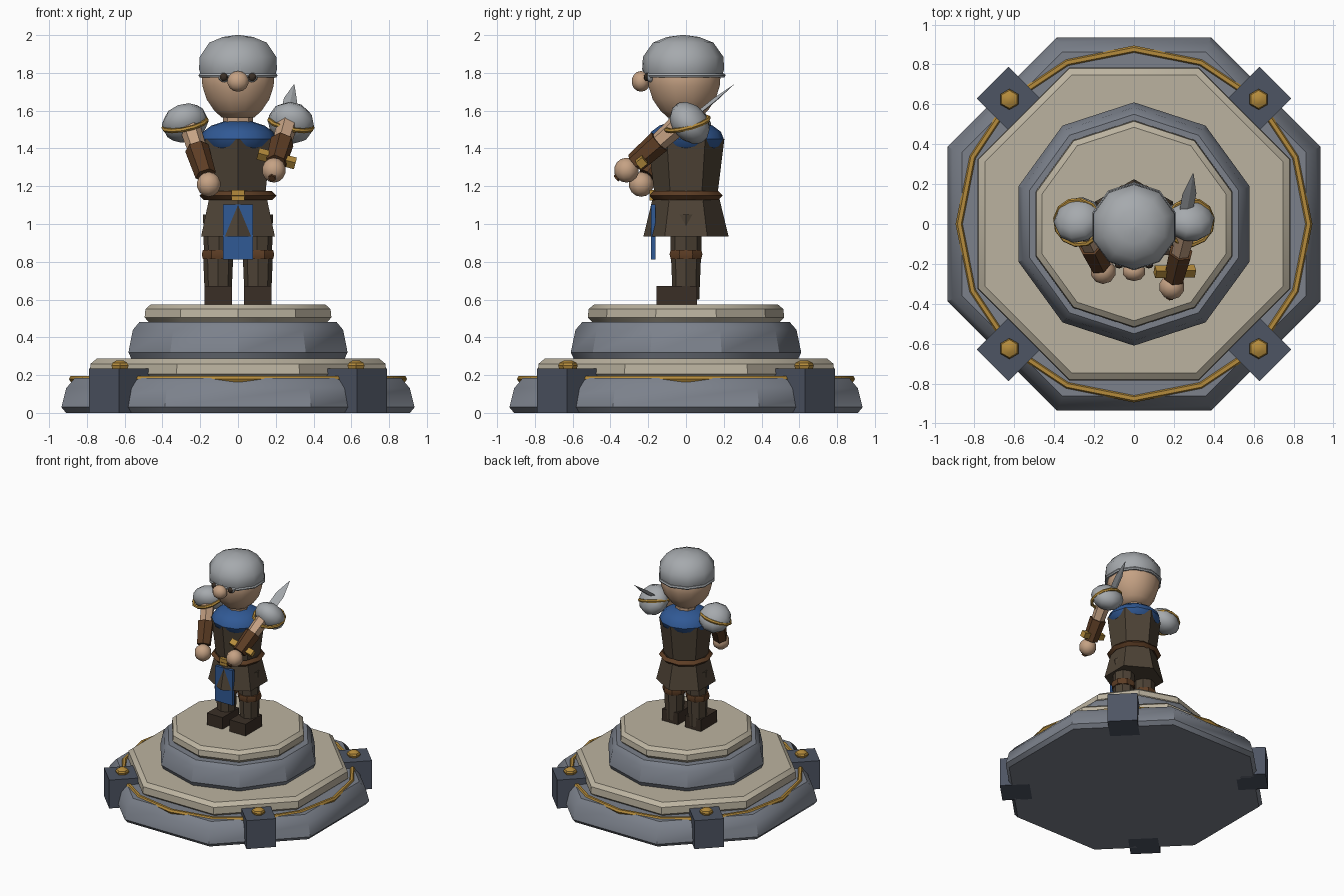
import bpy, bmesh, math
from mathutils import Vector, Matrix

cube = bpy.data.objects.get("Cube")
if cube:
    bpy.data.objects.remove(cube, do_unlink=True)


def material(name, r, g, b):
    m = bpy.data.materials.new(name)
    m.use_nodes = True
    m.diffuse_color = (r, g, b, 1)
    m.node_tree.nodes["Principled BSDF"].inputs["Base Color"].default_value = (r, g, b, 1)
    return m


STONE = material("grey stone", .20, .22, .26)
SAND = material("sandstone", .50, .45, .35)
GOLD = material("gold", .46, .26, .045)
SLATE = material("dark slate", .075, .09, .125)
STEEL = material("steel", .38, .40, .42)
SKIN = material("skin", .56, .36, .23)
LEATHER = material("brown leather", .11, .047, .018)
CLOTH = material("dark brown cloth", .075, .055, .036)
BLUE = material("blue cloth", .03, .10, .30)
DARK = material("dark boot brown", .042, .028, .019)


def finish(name, bm, mat, smooth=35):
    bmesh.ops.recalc_face_normals(bm, faces=bm.faces)
    me = bpy.data.meshes.new(name)
    bm.to_mesh(me)
    bm.free()
    me.materials.append(mat)
    me.shade_smooth()
    me.set_sharp_from_angle(angle=math.radians(smooth))
    ob = bpy.data.objects.new(name, me)
    bpy.context.collection.objects.link(ob)
    return ob


def aim(axis):
    return Vector(axis).to_track_quat('Z', 'Y').to_matrix().to_4x4()


def lathe(name, profile, sides, turn, mat, at=(0, 0), smooth=35):
    """Closed polygonal solid from (radius, height) pairs."""
    bm = bmesh.new()
    rings = []
    for r, z in profile:
        angles = [math.radians(turn) + math.tau * i / sides for i in range(sides)]
        rings.append([bm.verts.new((at[0] + r * math.cos(a), at[1] + r * math.sin(a), z)) for a in angles])
    for low, high in zip(rings, rings[1:]):
        for i in range(sides):
            j = (i + 1) % sides
            bm.faces.new((low[i], low[j], high[j], high[i]))
    bm.faces.new(rings[0][::-1])
    bm.faces.new(rings[-1])
    return finish(name, bm, mat, smooth)


def ball(name, at, size, mat, axis=(0, 0, 1), segs=10, rings=7, smooth=40):
    bm = bmesh.new()
    bmesh.ops.create_uvsphere(bm, u_segments=segs, v_segments=rings, radius=1)
    bm.transform(Matrix.Translation(at) @ aim(axis) @ Matrix.Diagonal((*size, 1)))
    return finish(name, bm, mat, smooth)


def box(name, at, size, mat, rot=None):
    bm = bmesh.new()
    bmesh.ops.create_cube(bm, size=1)
    bm.transform(Matrix.Translation(at) @ (rot or Matrix()) @ Matrix.Diagonal((*size, 1)))
    return finish(name, bm, mat)


def limb(name, a, b, r1, r2, mat, sides=6):
    a, b = Vector(a), Vector(b)
    bm = bmesh.new()
    bmesh.ops.create_cone(bm, cap_ends=True, segments=sides, radius1=r1, radius2=r2, depth=(b - a).length)
    bm.transform(Matrix.Translation((a + b) / 2) @ aim(b - a))
    return finish(name, bm, mat)


def ring(name, at, major, minor, mat, segs, axis=(0, 0, 1), turn=0, tube=6):
    bm = bmesh.new()
    loops = []
    for i in range(segs):
        a = math.tau * i / segs + math.radians(turn)
        loops.append([])
        for k in range(tube):
            b = math.tau * k / tube
            r = major + minor * math.cos(b)
            loops[-1].append(bm.verts.new((r * math.cos(a), r * math.sin(a), minor * math.sin(b))))
    for i in range(segs):
        p, q = loops[i], loops[(i + 1) % segs]
        for k in range(tube):
            n = (k + 1) % tube
            bm.faces.new((p[k], q[k], q[n], p[n]))
    bm.transform(Matrix.Translation(at) @ aim(axis))
    return finish(name, bm, mat)


# Stepped pedestal
lathe("base_tier", [(.985, 0), (1.012, .03), (.985, .13), (.935, .185)], 8, 22.5, STONE)
lathe("second_tier", [(.82, .18), (.85, .205), (.845, .26), (.81, .287)], 8, 22.5, SAND)
lathe("third_tier", [(.59, .28), (.61, .32), (.585, .44), (.55, .48)], 10, 18, STONE)
lathe("top_tier", [(.49, .475), (.52, .505), (.515, .55), (.485, .575)], 10, 18, SAND)
ring("gold_inlay", (0, 0, .18), .876, .019, GOLD, 16)

# Corner posts with studs
quarter = Matrix.Rotation(math.radians(45), 4, 'Z')
for sx in (-1, 1):
    for sy in (-1, 1):
        box("corner_post", (sx * .63, sy * .63, .1175), (.225, .225, .235), SLATE, quarter)
        lathe("post_stud", [(.045, .23), (.052, .25), (.045, .265), (.02, .278)], 6, 30, GOLD,
              (sx * .625, sy * .625))

# Legs
for s in (-1, 1):
    box("boot", (s * .105, -.048, .622), (.145, .215, .1), DARK)
    limb("lower_leg", (s * .105, 0, .6), (s * .105, 0, .84), .07, .08, CLOTH, 8)
    limb("upper_leg", (s * .1, 0, .83), (s * .1, 0, 1.05), .08, .085, CLOTH, 8)
    lathe("knee_band", [(.088, .815), (.094, .84), (.088, .862)], 8, 22.5, LEATHER, (s * .105, 0))

# Torso, skirt and belt
lathe("skirt", [(.225, .935), (.172, 1.155)], 6, 30, CLOTH)
lathe("torso", [(.165, 1.14), (.203, 1.45)], 6, 30, CLOTH)
ring("belt", (0, 0, 1.15), .18, .024, LEATHER, 10, turn=0, tube=4)
box("front_cloth", (0, -.173, .957), (.16, .024, .29), BLUE)
box("buckle", (0, -.178, 1.153), (.07, .03, .055), GOLD)
ball("mantle", (0, 0, 1.45), (.2, .2, .1), BLUE, segs=12, rings=8)

# Head and face
limb("neck", (0, 0, 1.5), (0, 0, 1.6), .08, .08, SKIN, 8)
lathe("head", [(.09, 1.565), (.13, 1.6), (.172, 1.66), (.195, 1.73), (.2, 1.79), (.17, 1.86)],
      12, 15, SKIN, (0, -.01), 45)
ball("nose", (0, -.238, 1.755), (.06, .05, .055), SKIN)
for s in (-1, 1):
    ball("eye_socket", (s * .072, -.188, 1.778), (.032, .024, .028), STEEL, segs=8, rings=6)
    ball("eye", (s * .075, -.207, 1.778), (.022, .016, .022), DARK, segs=8, rings=6)

# Helmet
lathe("helmet", [(.205, 1.78), (.217, 1.82), (.213, 1.885), (.16, 1.96), (.085, 1.99), (.01, 2.0)],
      10, 18, STEEL, (0, -.015))
ring("helmet_rim", (0, -.01, 1.787), .208, .012, STEEL, 10, turn=18)
box("nose_guard", (0, -.213, 1.82), (.026, .03, .065), STEEL)

# Arms, each running from shoulder to hand
hands = {-1: Vector((-.155, -.237, 1.21)), 1: Vector((.19, -.315, 1.285))}
for s, hand in hands.items():
    shoulder = Vector((s * .27, 0, 1.56))
    reach = hand - shoulder
    limb("arm", shoulder, shoulder + reach * .6, .058, .048, SKIN)
    limb("bracer", shoulder + reach * .45, shoulder + reach * .86, .064, .056, LEATHER)
    ball("hand", hand, (.066, .066, .066), SKIN)
    ball("pauldron", (s * .28, .02, 1.535), (.125, .125, .092), STEEL, reach)
    ring("pauldron_trim", (s * .28, .008, 1.53), .116, .013, GOLD, 12, (s * .2, -.25, .95))

# Sword held back along the arm
hand, tip = hands[1], Vector((.297, .253, 1.738))
along = (tip - hand).normalized()
across = Vector((1, 0, -.28))
across = (across - along * across.dot(along)).normalized()
frame = Matrix((across, along.cross(across), along)).transposed().to_4x4()
limb("sword_grip", hand - along * .072, hand + along * .1, .02, .02, LEATHER)
box("sword_guard", hand + along * .1, (.205, .045, .045), GOLD, frame)
bm = bmesh.new()
length = (tip - hand).length
sections = [[bm.verts.new(frame @ Vector((x * w, y * w, z)) + hand)
             for x, y in ((1, 0), (0, .3), (-1, 0), (0, -.3))]
            for w, z in ((.03, .1), (.036, length - .13), (.002, length))]
for p, q in zip(sections, sections[1:]):
    for i in range(4):
        bm.faces.new((p[i], p[(i + 1) % 4], q[(i + 1) % 4], q[i]))
bm.faces.new(sections[0])
bm.faces.new(sections[-1])
finish("sword_blade", bm, STEEL, 20)
